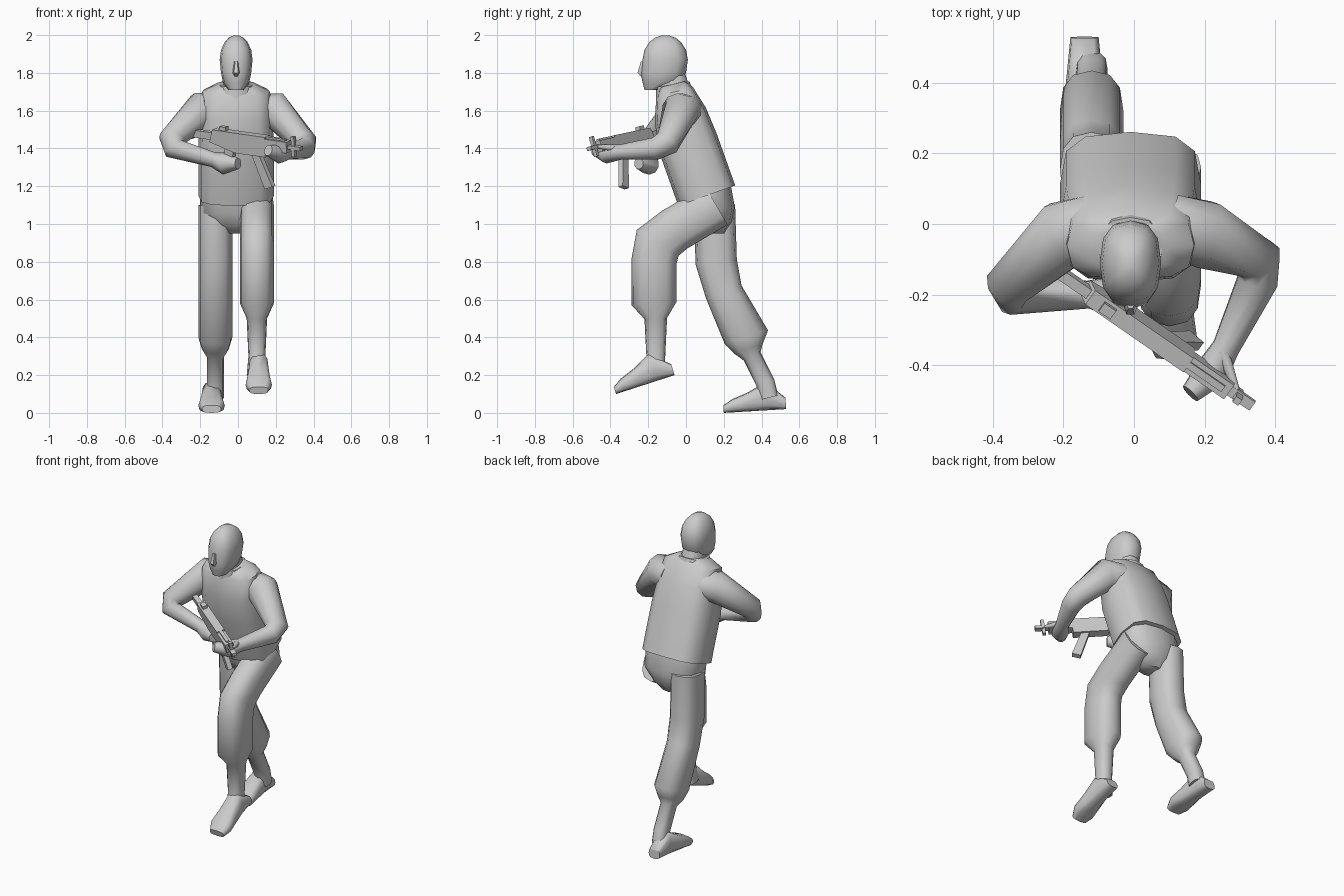
import bpy, bmesh
from math import cos, sin, tau, copysign
from mathutils import Vector

if "Cube" in bpy.data.objects:
    bpy.data.objects.remove(bpy.data.objects["Cube"])

X_AXIS = Vector((1, 0, 0))
Z_AXIS = Vector((0, 0, 1))


def skin(name, rings, angle):
    """Bridge a series of equal rings, cap both ends and shade the result."""
    bm = bmesh.new()
    loops = [[bm.verts.new(point) for point in ring] for ring in rings]
    count = len(loops[0])
    for lower, upper in zip(loops, loops[1:]):
        for i in range(count):
            j = (i + 1) % count
            bm.faces.new((lower[i], lower[j], upper[j], upper[i]))
    bm.faces.new(loops[0])
    bm.faces.new(loops[-1])
    bmesh.ops.recalc_face_normals(bm, faces=bm.faces)
    mesh = bpy.data.meshes.new(name)
    bm.to_mesh(mesh)
    bm.free()
    obj = bpy.data.objects.new(name, mesh)
    bpy.context.collection.objects.link(obj)
    bpy.ops.object.select_all(action="DESELECT")
    obj.select_set(True)
    bpy.context.view_layer.objects.active = obj
    bpy.ops.object.shade_smooth_by_angle(angle=angle)


def oval(centre, u, v, sides, power):
    """Rounded section; a power below one makes it squarer."""
    soft = lambda value: copysign(abs(value) ** power, value)
    turns = [tau * i / sides for i in range(sides)]
    return [centre + u * soft(cos(t)) + v * soft(sin(t)) for t in turns]


def tube(name, stations, side=X_AXIS, axis=None, sides=12, power=0.8):
    """Stations: centre, radius along the side axis, radius across it."""
    points = [Vector(station[0]) for station in stations]
    last = len(points) - 1
    u = side
    rings = []
    for i, (centre, wide, deep) in enumerate(stations):
        tangent = axis
        if axis is None:
            before, here, after = points[max(i - 1, 0)], points[i], points[min(i + 1, last)]
            tangent = (here - before).normalized() + (after - here).normalized()
            tangent.normalize()
        u = (u - tangent * u.dot(tangent)).normalized()
        rings.append(oval(points[i], u * wide, tangent.cross(u) * deep, sides, power))
    skin(name, rings, angle=0.9)


def body(name, x, stations, **options):
    """Stations in the side plane: y, z, depth, width."""
    tube(name, [((x, y, z), wide, deep) for y, z, deep, wide in stations], **options)


def leg(name, x, stations):
    """Stations: y, z, depth; the trousers keep an even width."""
    body(name, x, [(y, z, deep, min(.09, deep * .9)) for y, z, deep in stations])


def arm(name, stations):
    """Stations: x, y, z, radius."""
    tube(name, [(spot, radius, radius) for *spot, radius in stations],
         side=Z_AXIS, sides=10, power=1)


def boot(name, heel, toe):
    heel, toe = Vector(heel), Vector(toe)
    sole = toe - heel
    forward = sole.normalized()
    rise = forward.cross(X_AXIS)
    rise *= copysign(1, rise.z)
    # Fraction along the sole, height, half width
    shape = [(0, .06, .04), (.3, .15, .05), (.6, .1, .06), (.85, .07, .07), (1, .04, .05)]
    tube(name, [(heel + sole * part + rise * high / 2, wide, high / 2)
                for part, high, wide in shape], axis=forward, power=0.65)


# Torso
middle = -.01
body("vest", middle, [(.11, 1.15, .16, .2), (.01, 1.43, .16, .2), (-.03, 1.58, .14, .19),
                      (-.06, 1.7, .1, .18), (-.07, 1.74, .07, .1)], power=0.65)
body("hips", middle, [(.11, 1.18, .13, .19), (.13, 1.07, .13, .19),
                      (.14, 1, .1, .13), (.14, .95, .06, .07)])

# Head: jaw sections below a rounded cranium
body("neck", middle, [(-.05, 1.65, .09, .08), (-.09, 1.8, .08, .06)])
body("collar", middle, [(-.06, 1.68, .1, .1), (-.07, 1.74, .09, .09)])
jaw = [(-.16, 1.71, .06, .04), (-.13, 1.75, .1, .07), (-.12, 1.8, .12, .08)]
cranium = [(-.11, 1.87 + .13 * sin(t), .12 * cos(t), .087 * cos(t)) for t in (0, .4, .8, 1.1, 1.4)]
body("head", middle, jaw + cranium, axis=Z_AXIS)
body("nose", middle, [(-.23, 1.86, .01, .01), (-.23, 1.8, .03, .02), (-.22, 1.78, .02, .01)],
     axis=Z_AXIS, sides=6)

# Legs, hip to ankle
leg("left_leg", .1, [(.16, 1.1, .12), (-.06, .97, .12), (-.15, .9, .13), (-.17, .8, .12),
                     (-.17, .58, .12), (-.16, .5, .06), (-.16, .3, .05), (-.17, .2, .06)])
leg("right_leg", -.12, [(.15, 1.1, .11), (.16, .8, .11), (.2, .64, .1), (.32, .4, .12),
                        (.33, .34, .08), (.35, .3, .05), (.42, .16, .05), (.44, .08, .05)])
boot("left_boot", heel=(.11, -.06, .2), toe=(.11, -.37, .1))
boot("right_boot", heel=(-.14, .53, .02), toe=(-.14, .2, 0))

# Arms, shoulder to fingers
arm("right_arm", [(-.1, 0, 1.6, .09), (-.2, -.03, 1.6, .1), (-.35, -.17, 1.45, .07),
                  (-.34, -.2, 1.4, .06), (-.13, -.2, 1.34, .04),
                  (-.07, -.2, 1.32, .06), (0, -.25, 1.32, .03)])
arm("left_arm", [(.1, 0, 1.6, .09), (.2, -.03, 1.6, .1), (.35, -.1, 1.43, .07),
                 (.35, -.16, 1.4, .06), (.26, -.35, 1.38, .04),
                 (.22, -.42, 1.37, .05), (.16, -.48, 1.39, .03)])
arm("left_thumb", [(.25, -.36, 1.4, .02), (.29, -.47, 1.41, .01)])

# Weapon, laid out in its own plane: along the barrel, then upward
stock_point = Vector((-.22, -.13, 1.48))
muzzle_point = Vector((.33, -.51, 1.4))
along = (muzzle_point - stock_point).normalized()
up = Vector((0, -.3, 1))
up = (up - along * up.dot(along)).normalized()
across = along.cross(up)


def plate(name, outline, width=.03):
    flat = [stock_point + along * a + up * h for a, h in outline]
    halves = (-across * width / 2, across * width / 2)
    skin(name, [[point + shift for point in flat] for shift in halves], angle=0.5)


def bar(name, start, end, low, high, width=.03):
    plate(name, [(start, low), (end, low), (end, high), (start, high)], width)


plate("receiver", [(.1, -.03), (.26, -.07), (.46, -.07), (.46, .04), (.12, .04)], width=.05)
bar("stock", -.03, .13, -.02, .02)
bar("stock_end", -.04, -.02, -.03, .03)
bar("handguard", .45, .6, -.03, .03, width=.05)
bar("barrel", .58, .68, -.01, .01)
bar("front_sight", .62, .64, -.05, .06, width=.02)
bar("rear_sight", .16, .2, .03, .06)
bar("top_rail", .2, .58, .02, .04, width=.02)
plate("grip", [(.19, -.04), (.25, -.04), (.23, -.15), (.18, -.15)])
plate("magazine", [(.36, -.06), (.41, -.06), (.49, -.23), (.44, -.25)])
